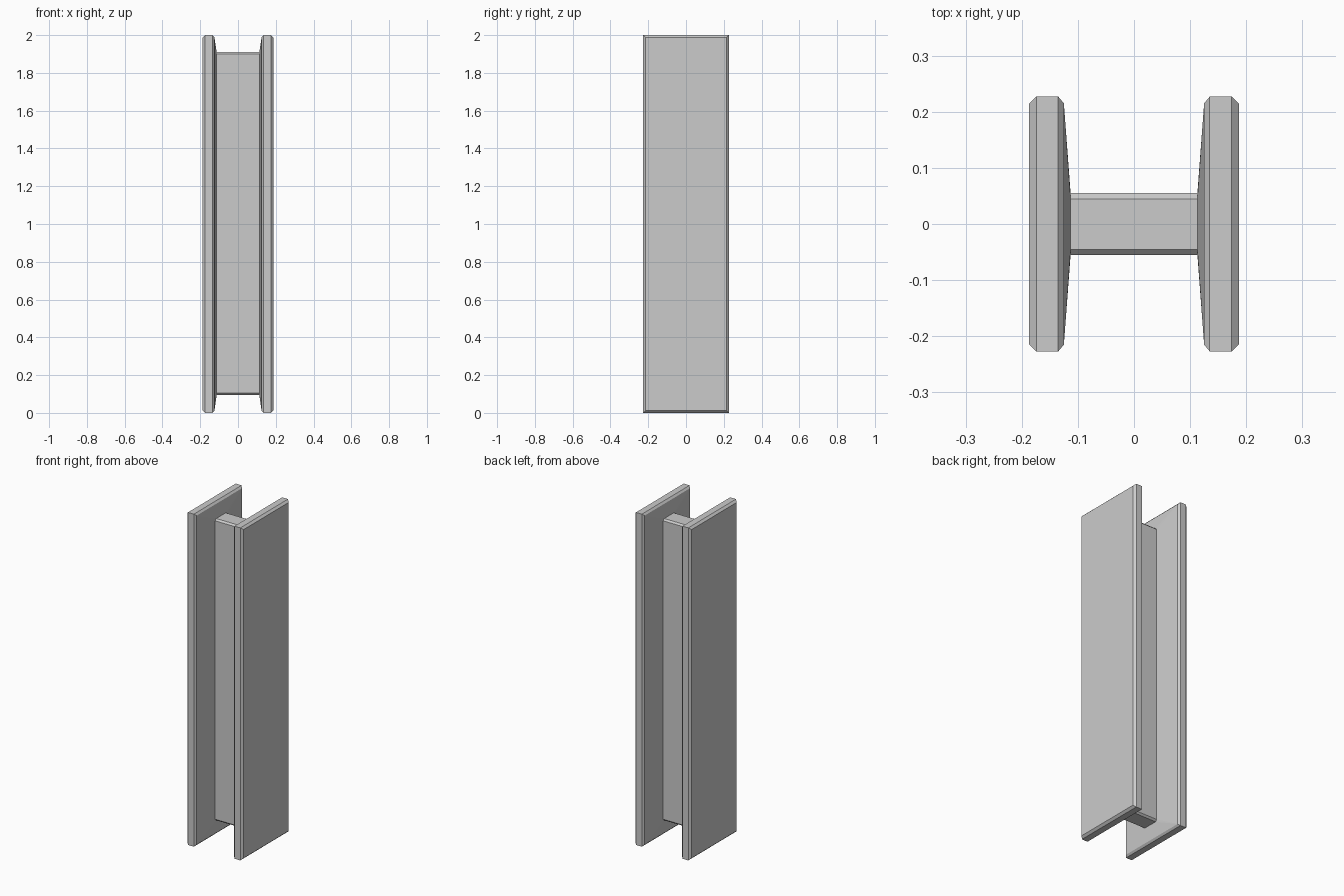
import bpy, bmesh

if "Cube" in bpy.data.objects:
    bpy.data.objects.remove(bpy.data.objects["Cube"])


def ring(bm, x, half_y, z0, z1, c=0.0):
    """Rectangle in the YZ plane with corners cut by c."""
    pts = [(-half_y + c, z0), (half_y - c, z0), (half_y, z0 + c), (half_y, z1 - c),
           (half_y - c, z1), (-half_y + c, z1), (-half_y, z1 - c), (-half_y, z0 + c)]
    return [bm.verts.new((x, y, z)) for y, z in pts]


# Half profile from the outer flange face to the web: x, half width, bottom, top, corner cut
half = [
    (0.187, 0.214, 0.012, 1.988, 0.0),
    (0.174, 0.227, 0.0, 2.0, 0.0),
    (0.135, 0.227, 0.0, 2.0, 0.0),
    (0.125, 0.215, 0.011, 1.989, 0.0),
    (0.113, 0.055, 0.095, 1.91, 0.01),
]
sections = half + [(-s[0], *s[1:]) for s in reversed(half)]

# Loft both flanges and the web as one solid beam
bm = bmesh.new()
rings = [ring(bm, *s) for s in sections]
for a, b in zip(rings, rings[1:]):
    for i in range(8):
        j = (i + 1) % 8
        bm.faces.new((a[i], a[j], b[j], b[i]))
bm.faces.new(rings[0])
bm.faces.new(rings[-1])
bmesh.ops.remove_doubles(bm, verts=bm.verts, dist=0.0001)
bmesh.ops.recalc_face_normals(bm, faces=bm.faces)

mesh = bpy.data.meshes.new("support_beam")
bm.to_mesh(mesh)
bm.free()
beam = bpy.data.objects.new("support_beam", mesh)
bpy.context.collection.objects.link(beam)
